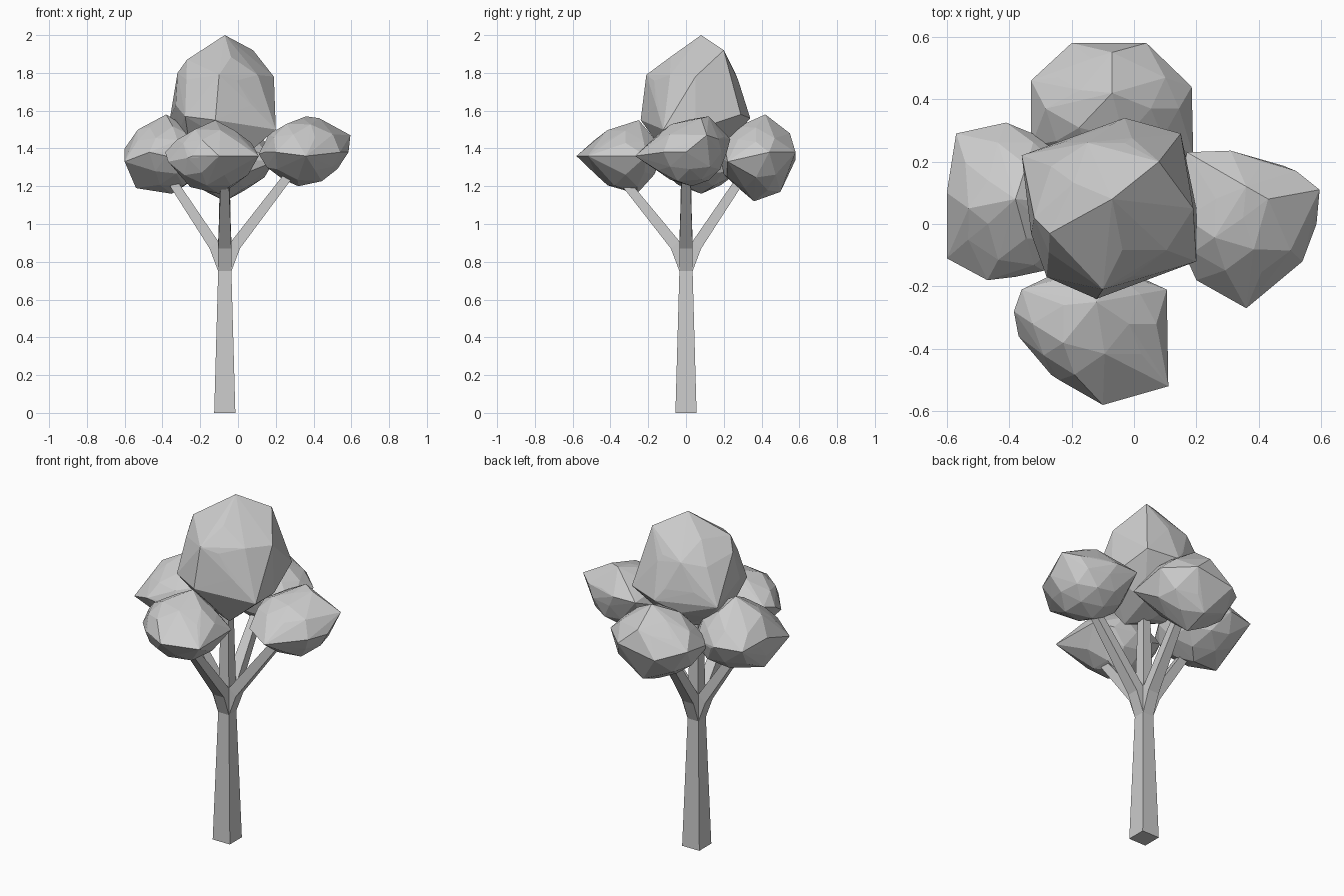
import bpy, bmesh, random
from mathutils import Vector

random.seed(7)
TX = -0.07  # trunk axis in x


def finish(bm, name):
    bmesh.ops.recalc_face_normals(bm, faces=bm.faces[:])
    me = bpy.data.meshes.new(name)
    bm.to_mesh(me)
    bm.free()
    ob = bpy.data.objects.new(name, me)
    bpy.context.collection.objects.link(ob)
    return ob


def loft(name, rings):
    """Skin a list of four-cornered rings and cap both ends."""
    bm = bmesh.new()
    loops = [[bm.verts.new(p) for p in r] for r in rings]
    for a, b in zip(loops, loops[1:]):
        for i in range(4):
            j = (i + 1) % 4
            bm.faces.new((a[i], a[j], b[j], b[i]))
    bm.faces.new(loops[0])
    bm.faces.new(loops[-1])
    return finish(bm, name)


def square(h, z):
    return [(TX + sx * h, sy * h, z) for sx, sy in ((-1, -1), (1, -1), (1, 1), (-1, 1))]


def branch(name, d, tip_out, tip_z):
    """Square branch flaring out of one trunk side; stations are (low, high, half width)."""
    d = Vector((d[0], d[1], 0))
    s = Vector((-d.y, d.x, 0))
    rings = []
    for (lo, lz), (hi, hz), w in (
            ((0.035, 0.75), (0.034, 0.89), 0.035),
            ((0.08, 0.87), (0.036, 0.91), 0.035),
            ((tip_out, tip_z), (tip_out - 0.04, tip_z + 0.025), 0.023)):
        rings.append([Vector((TX, 0, z)) + d * o + s * k * w
                      for o, z, k in ((lo, lz, -1), (lo, lz, 1), (hi, hz, 1), (hi, hz, -1))])
    loft(name, rings)


def foliage(name, centre, radii, corners):
    """Faceted clump: hull of a jittered icosphere and its outstanding corners."""
    ball = bmesh.new()
    bmesh.ops.create_icosphere(ball, subdivisions=2, radius=1)
    points = [Vector(c) for c in corners]
    for v in ball.verts:
        k = random.uniform(0.93, 1.01)
        points.append(Vector([c + r * p * k for c, r, p in zip(centre, radii, v.co)]))
    ball.free()
    bm = bmesh.new()
    for p in points:
        bm.verts.new(p)
    bmesh.ops.convex_hull(bm, input=bm.verts[:])
    bmesh.ops.delete(bm, geom=[v for v in bm.verts if not v.link_faces], context='VERTS')
    finish(bm, name)


# Trunk with the central stem
loft("trunk", [square(0.056, 0), square(0.035, 0.75), square(0.034, 0.88), square(0.023, 1.42)])

# Four branches
branch("branch_right", (1, 0), 0.37, 1.26)
branch("branch_left", (-1, 0), 0.29, 1.20)
branch("branch_front", (0, -1), 0.33, 1.19)
branch("branch_back", (0, 1), 0.30, 1.21)

# Foliage clumps
foliage("foliage_top", (-0.08, 0.05, 1.63), (0.275, 0.275, 0.31), [
    (-0.07, 0.08, 2.0), (0.08, 0.2, 1.92), (0.19, 0.05, 1.78), (0.2, -0.12, 1.5),
    (-0.27, -0.03, 1.87), (-0.32, 0.02, 1.8), (-0.1, -0.21, 1.79), (-0.03, 0.26, 1.8),
    (-0.36, 0.22, 1.56), (-0.03, 0.34, 1.56), (0.15, 0.29, 1.58), (-0.12, -0.24, 1.55),
    (-0.28, -0.17, 1.57), (0.2, 0.05, 1.5), (0.0, -0.08, 1.33)])
foliage("foliage_left", (-0.38, 0.07, 1.36), (0.22, 0.24, 0.19), [
    (-0.38, 0.08, 1.58), (-0.57, 0.29, 1.38), (-0.41, 0.325, 1.38), (-0.6, 0.1, 1.4),
    (-0.6, -0.11, 1.33), (-0.47, -0.18, 1.38), (-0.54, 0.04, 1.19), (-0.35, 0.08, 1.16),
    (-0.29, -0.15, 1.38), (-0.53, 0.05, 1.5)])
foliage("foliage_right", (0.35, 0.02, 1.38), (0.22, 0.21, 0.18), [
    (0.36, 0.12, 1.57), (0.595, 0.11, 1.47), (0.585, 0, 1.38), (0.36, -0.27, 1.36),
    (0.17, 0.23, 1.45), (0.31, 0.235, 1.45), (0.52, 0.17, 1.45), (0.54, -0.12, 1.38),
    (0.32, 0.03, 1.2), (0.2, -0.18, 1.38), (0.11, 0.03, 1.37), (0.43, 0.08, 1.56)])
foliage("foliage_front", (-0.13, -0.32, 1.35), (0.23, 0.2, 0.18), [
    (-0.12, -0.25, 1.55), (-0.1, -0.58, 1.36), (0.11, -0.52, 1.36), (0.105, -0.21, 1.36),
    (-0.36, -0.21, 1.4), (-0.385, -0.28, 1.38), (-0.24, -0.5, 1.36), (-0.1, -0.26, 1.16),
    (-0.37, -0.36, 1.33)])
foliage("foliage_back", (-0.07, 0.37, 1.35), (0.25, 0.2, 0.2), [
    (-0.07, 0.42, 1.58), (-0.33, 0.46, 1.38), (-0.2, 0.58, 1.34), (0.04, 0.58, 1.38),
    (0.185, 0.44, 1.38), (0.19, 0.22, 1.33), (-0.33, 0.25, 1.35), (-0.07, 0.36, 1.12),
    (-0.07, 0.55, 1.48), (-0.07, 0.5, 1.17)])
